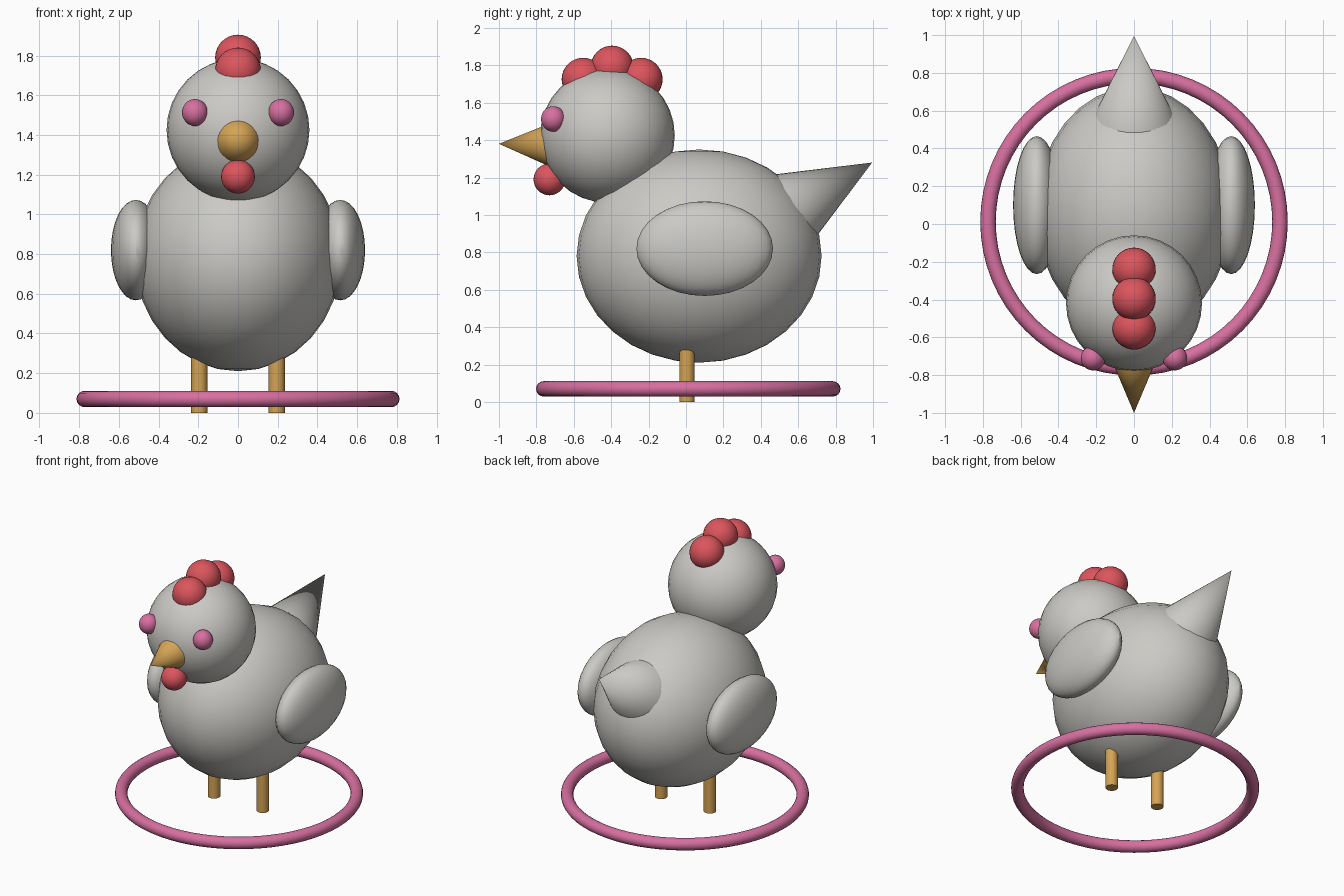
import bpy
from mathutils import Vector

if "Cube" in bpy.data.objects:
    bpy.data.objects.remove(bpy.data.objects["Cube"])


def material(name, rgb):
    m = bpy.data.materials.new(name)
    m.diffuse_color = (*rgb, 1.0)
    m.use_nodes = True
    m.node_tree.nodes["Principled BSDF"].inputs["Base Color"].default_value = m.diffuse_color
    return m


GREY = material("warm grey", (0.60, 0.59, 0.56))
RED = material("comb red", (0.72, 0.09, 0.11))
GOLD = material("gold", (0.66, 0.37, 0.09))
PINK = material("pink", (0.68, 0.16, 0.35))


def finish(name, mat):
    ob = bpy.context.object
    ob.name = name
    ob.data.materials.append(mat)
    bpy.ops.object.shade_smooth_by_angle()
    return ob


def ball(name, mat, loc, radii):
    bpy.ops.mesh.primitive_uv_sphere_add(segments=32, ring_count=16, location=loc)
    bpy.context.object.scale = radii
    bpy.ops.object.transform_apply(location=False, rotation=False, scale=True)
    return finish(name, mat)


def spike(name, mat, base, tip, radius):
    """Cone running from a base centre to a pointed tip."""
    base, tip = Vector(base), Vector(tip)
    axis = tip - base
    bpy.ops.mesh.primitive_cone_add(
        vertices=32, radius1=radius, radius2=0, depth=axis.length,
        location=(base + tip) / 2,
        rotation=axis.to_track_quat('Z', 'Y').to_euler())
    return finish(name, mat)


# Body and head
ball("body", GREY, (0, 0.07, 0.78), (0.52, 0.655, 0.57))
ball("head", GREY, (0, -0.42, 1.425), (0.36, 0.36, 0.36))

# Tail and beak
spike("tail", GREY, (0, 0.527, 1.01), (0, 0.995, 1.28), 0.23)
spike("beak", GOLD, (0, -0.74, 1.375), (0, -1.0, 1.38), 0.11)

# Comb and wattle
for part, y, z in (("front", -0.55, 1.725), ("middle", -0.395, 1.79), ("back", -0.24, 1.725)):
    ball("comb_" + part, RED, (0, y, z), (0.115, 0.115, 0.115))
ball("wattle", RED, (0, -0.73, 1.19), (0.085, 0.085, 0.085))

# Paired wings, eyes and legs
for side, s in (("left", -1), ("right", 1)):
    ball("wing_" + side, GREY, (s * 0.515, 0.1, 0.82), (0.125, 0.365, 0.253))
    ball("eye_" + side, PINK, (s * 0.217, -0.71, 1.513), (0.065, 0.065, 0.068))
    bpy.ops.mesh.primitive_cylinder_add(
        vertices=24, radius=0.041, depth=0.34, location=(s * 0.195, 0.005, 0.17))
    finish("leg_" + side, GOLD)

# Hoop around the legs
bpy.ops.mesh.primitive_torus_add(
    major_radius=0.773, minor_radius=0.041, major_segments=64, minor_segments=16,
    location=(0, 0.012, 0.07))
finish("hoop", PINK)
